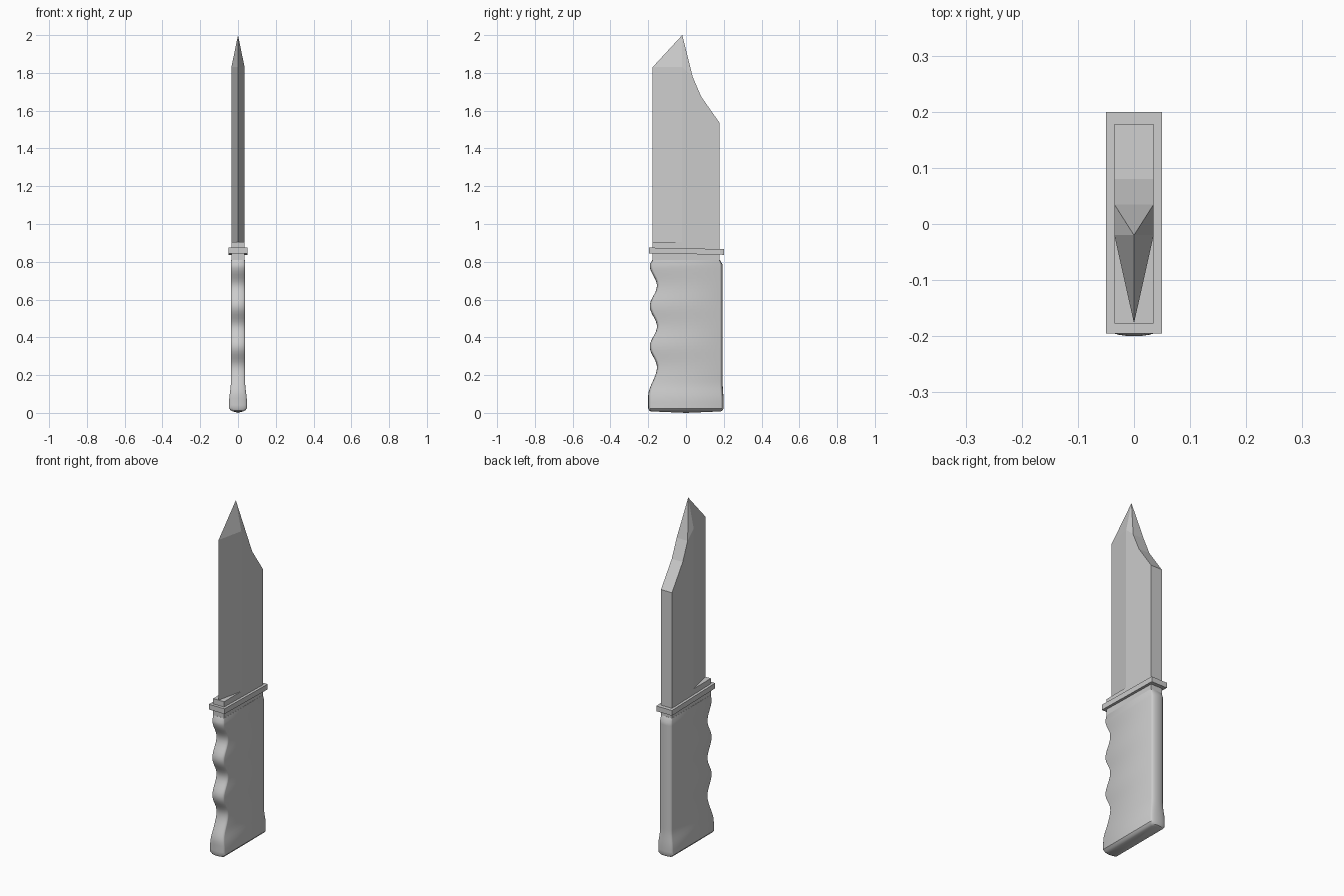
import bpy, bmesh, math

if "Cube" in bpy.data.objects:
    bpy.data.objects.remove(bpy.data.objects["Cube"])

T = 0.035          # half thickness of the blade
FRONT, BACK, RIDGE = -0.177, 0.178, -0.02


def finish(bm, name, smooth=False):
    bmesh.ops.remove_doubles(bm, verts=bm.verts, dist=1e-5)
    bmesh.ops.recalc_face_normals(bm, faces=bm.faces)
    mesh = bpy.data.meshes.new(name)
    bm.to_mesh(mesh)
    bm.free()
    ob = bpy.data.objects.new(name, mesh)
    bpy.context.collection.objects.link(ob)
    if smooth:
        bpy.ops.object.select_all(action='DESELECT')
        ob.select_set(True)
        bpy.context.view_layer.objects.active = ob
        bpy.ops.object.shade_smooth_by_angle(angle=math.radians(35))
    return ob


def box(name, x, y0, y1, z0, z1, tilt=0.0):
    bm = bmesh.new()
    bmesh.ops.create_cube(bm, size=1)
    for v in bm.verts:
        v.co.x *= 2 * x
        v.co.y = y0 + (v.co.y + 0.5) * (y1 - y0)
        v.co.z = z0 + (v.co.z + 0.5) * (z1 - z0) - tilt * v.co.y
    return finish(bm, name)


# Blade: each face is made on +x and mirrored to -x
bm = bmesh.new()


def pair(*pts):
    for s in (1, -1):
        bm.faces.new([bm.verts.new((s * x, y, z)) for x, y, z in pts])


tip, heel = (0, RIDGE, 2.0), (0, FRONT, 0.905)
shoulder, ridge_top, ridge_low = (0, FRONT, 1.83), (T, RIDGE, 1.83), (T, RIDGE, 0.905)
spine = [(T, 0.035, 1.78), (T, 0.08, 1.675), (T, BACK, 1.535), (T, BACK, 0.905)]
pair(heel, ridge_low, ridge_top, shoulder)       # cutting bevel
pair(shoulder, ridge_top, tip)                   # point facet
pair(ridge_top, spine[0], tip)                   # point side
pair(ridge_low, *reversed(spine), ridge_top)     # flat
pair(tip, spine[0], (0, 0.035, 1.78))            # back of point
for a, b in zip(spine, spine[1:]):               # clipped back and spine
    pair(a, b, (0, b[1], b[2]), (0, a[1], a[2]))
pair(heel, ridge_low, spine[-1], (0, BACK, 0.905))
finish(bm, "blade")

# Square base of the blade and the slightly tilted guard
box("blade_base", T, FRONT, BACK, 0.78, 0.905)
box("guard", 0.05, -0.195, 0.2, 0.841, 0.871, tilt=0.02)


# Handle: loft of rings with rounded ends and finger grooves in front
def ease(t):
    t = max(0.0, min(1.0, t))
    return t * t * (3 - 2 * t)


def handle_section(z):
    wave = 0.5 + 0.5 * math.cos(2 * math.pi * (z - 0.565) / 0.215)
    front = -0.154 - 0.038 * wave
    if z < 0.24:
        front = -0.154 - 0.046 * ease((0.24 - z) / 0.15)
    flare = ease((0.16 - z) / 0.1)
    width = 0.038 + 0.009 * flare
    back = 0.194 + 0.005 * flare
    return front, back, width


def ring(bm, z, front, back, width, depth=0.014, n=10):
    vs = []
    for end, sign in ((back, 1), (front, -1)):
        for i in range(n + 1):
            a = math.pi * i / n
            y = end - sign * depth * (1 - math.sin(a))
            vs.append(bm.verts.new((sign * width * math.cos(a), y, z)))
    return vs


bm = bmesh.new()
rings = []
f, b, w = handle_section(0.02)
rings.append(ring(bm, 0.008, f + 0.014, b - 0.014, 0.028))
rings.append(ring(bm, 0.013, f + 0.005, b - 0.005, 0.039))
for i in range(44):
    z = 0.024 + (0.785 - 0.024) * i / 43
    rings.append(ring(bm, z, *handle_section(z)))
rings.append(ring(bm, 0.81, FRONT - 0.001, BACK + 0.001, T + 0.001, 0.003))
for r0, r1 in zip(rings, rings[1:]):
    for i in range(len(r0)):
        j = (i + 1) % len(r0)
        bm.faces.new((r0[i], r0[j], r1[j], r1[i]))
bm.faces.new(rings[-1])
low = bm.verts.new((0, 0, 0))
for i in range(len(rings[0])):
    bm.faces.new((rings[0][i], rings[0][i - 1], low))
finish(bm, "handle", smooth=True)
